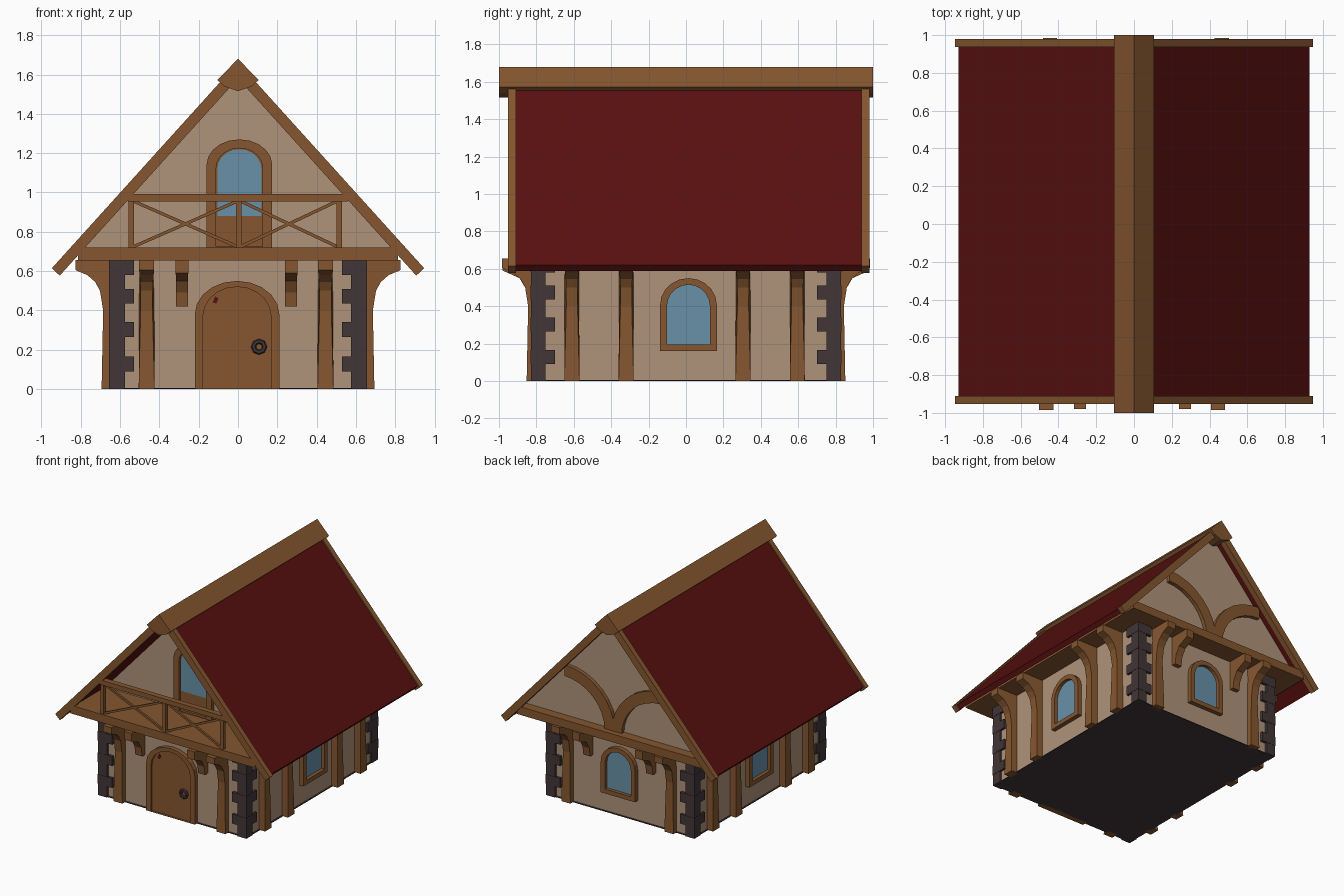
import bpy, bmesh, math
from mathutils import Matrix, Vector

if "Cube" in bpy.data.objects:
    bpy.data.objects.remove(bpy.data.objects["Cube"])


def material(name, rgb):
    m = bpy.data.materials.new(name)
    m.diffuse_color = (*rgb, 1)
    m.use_nodes = True
    m.node_tree.nodes["Principled BSDF"].inputs["Base Color"].default_value = m.diffuse_color
    return m


WOOD = material("brown_timber", (0.235, 0.094, 0.029))
PLASTER = material("beige_plaster", (0.43, 0.29, 0.195))
ROOF = material("dark_red_roof", (0.10, 0.005, 0.005))
STONE = material("dark_stone", (0.054, 0.036, 0.039))
GLASS = material("blue_glass", (0.14, 0.28, 0.39))
WX, WY = 0.64, 0.81          # wall half sizes


def loft(name, loops, mat, closed=False):
    """Skin a row of matching point loops; cap both ends, or join the last to the first."""
    bm = bmesh.new()
    rings = [[bm.verts.new(p) for p in l] for l in loops]
    n = len(rings[0])
    pairs = list(zip(rings, rings[1:])) + ([(rings[-1], rings[0])] if closed else [])
    for a, b in pairs:
        for i in range(n):
            j = (i + 1) % n
            bm.faces.new((a[i], a[j], b[j], b[i]))
    if not closed:
        bm.faces.new(rings[0])
        bm.faces.new(rings[-1])
    bmesh.ops.recalc_face_normals(bm, faces=bm.faces)
    me = bpy.data.meshes.new(name)
    bm.to_mesh(me)
    bm.free()
    me.materials.append(mat)
    ob = bpy.data.objects.new(name, me)
    bpy.context.collection.objects.link(ob)
    return ob


def box(name, x0, x1, y0, y1, z0, z1, mat):
    base = [(x0, y0), (x1, y0), (x1, y1), (x0, y1)]
    return loft(name, [[(x, y, z) for x, y in base] for z in (z0, z1)], mat)


def prism(name, pts, y0, y1, mat):
    """Extrude an (x, z) outline along y."""
    return loft(name, [[(x, y, z) for x, z in pts] for y in (y0, y1)], mat)


def beam(name, a, b, w, y0, y1, mat):
    """Straight bar in the xz plane."""
    a, b = Vector(a), Vector(b)
    d = (b - a).normalized() * w / 2
    s = Vector((-d.y, d.x))
    return prism(name, [a + s, b + s, b - s, a - s], y0, y1, mat)


def turn(ob, angle):
    ob.data.transform(Matrix.Rotation(math.radians(angle), 4, 'Z'))


def arch(cx, hw, z0, z1, ry, n=10):
    pts = [(cx - hw, z0), (cx + hw, z0)]
    for i in range(n + 1):
        t = math.pi * i / n
        pts.append((cx + hw * math.cos(t), z1 - ry + ry * math.sin(t)))
    return pts


def arch_frame(name, outer, inner, y, depth, angle=0):
    rings = [(outer, y), (outer, y - depth), (inner, y - depth), (inner, y)]
    turn(loft(name, [[(u, yy, z) for u, z in pts] for pts, yy in rings], WOOD, True), angle)


def bracket(name, u, profile, wall, angle):
    """Side profile (outward, height, half width) given thickness along the wall."""
    turn(loft(name, [[(u + s * h, -wall - d, z) for d, z, h in profile] for s in (-1, 1)], WOOD), angle)


# Walls, base and upper floor
box("walls", -WX, WX, -WY, WY, 0.005, 0.68, PLASTER)
box("base", -0.65, 0.65, -0.82, 0.82, 0, 0.006, STONE)
box("upper_floor", -0.815, 0.815, -0.95, 0.965, 0.655, 0.72, WOOD)
prism("gable", [(-0.81, 0.70), (0.81, 0.70), (0, 1.595)], -0.55, 0.89, PLASTER)

# Stone corners with toothed blocks
for sx in (-1, 1):
    for sy in (-1, 1):
        def corner(name, x, y, out, z0, z1):
            xs, ys = sorted((sx * x, sx * (0.655 + out))), sorted((sy * y, sy * (0.83 + out)))
            box(name, *xs, *ys, z0, z1, STONE)
        corner("corner_stone", 0.575, 0.75, 0, 0, 0.656)
        for z in (0.09, 0.265, 0.435, 0.58):
            corner("corner_tooth", 0.53, 0.70, 0.002, z, z + 0.075)

# Flared posts and short brackets on every wall
curve = [(0.05, 0.50, 0.031), (0.075, 0.545, 0.033), (0.115, 0.58, 0.036), (0.175, 0.605, 0.038),
         (0.175, 0.656, 0.038), (-0.02, 0.656, 0.038)]
post = [(-0.02, 0, 0.04), (0.042, 0, 0.04), (0.034, 0.40, 0.03)] + curve
short = [(-0.02, 0.42, 0.03), (0.035, 0.42, 0.03), (0.045, 0.49, 0.03), (0.08, 0.55, 0.03),
         (0.17, 0.59, 0.032), (0.17, 0.656, 0.032), (-0.02, 0.656, 0.032)]
for angle, side in ((0, "front"), (180, "back")):
    for u in (-0.465, 0.445):
        bracket(side + "_post", u, post, WY, angle)
    for u in (-0.285, 0.27):
        bracket(side + "_bracket", u, short, WY, angle)
for angle, side in ((90, "right"), (270, "left")):
    for u in (-0.61, -0.32, 0.305, 0.595):
        bracket(side + "_post", u, [(d + 0.012, z, h) for d, z, h in post], WX, angle)

# Arched windows on the sides and back
for angle, wall, c in ((90, WX, 0.013), (270, WX, -0.013), (180, WY, -0.01)):
    inner = arch(c, 0.115, 0.195, 0.515, 0.115)
    arch_frame("window_frame", arch(c, 0.152, 0.16, 0.55, 0.145), inner, -wall + 0.01, 0.045, angle)
    turn(prism("window_glass", inner, -wall - 0.008, -wall + 0.01, GLASS), angle)

# Front door with ring handle
inner = arch(-0.005, 0.173, 0.003, 0.52, 0.15)
arch_frame("door_frame", arch(-0.005, 0.215, 0, 0.55, 0.17), inner, -WY + 0.01, 0.045)
prism("door_panel", inner, -WY - 0.018, -WY + 0.01, WOOD)
prism("door_mark", [(-0.13, 0.44), (-0.11, 0.435), (-0.10, 0.46), (-0.115, 0.472)],
      -WY - 0.024, -WY - 0.016, ROOF)
bpy.ops.mesh.primitive_torus_add(major_segments=8, minor_segments=6, major_radius=0.028, minor_radius=0.013,
                                 location=(0.107, -WY - 0.027, 0.215), rotation=(math.pi / 2, 0, 0))
bpy.context.object.name = "door_ring"
bpy.context.object.data.materials.append(STONE)

# Balcony door with its glass
inner = arch(0.007, 0.118, 0.725, 1.225, 0.10)
arch_frame("balcony_door_frame", arch(0.007, 0.167, 0.715, 1.27, 0.13), inner, -0.54, 0.045)
prism("balcony_door_panel", inner, -0.565, -0.54, WOOD)
prism("balcony_door_glass", arch(0.007, 0.112, 0.88, 1.22, 0.10), -0.572, -0.56, GLASS)

# Balcony railing
box("hand_rail", -0.56, 0.56, -0.95, -0.905, 0.955, 0.992, WOOD)
for x in (-0.542, 0.005, 0.515):
    box("rail_post", x - 0.014, x + 0.014, -0.94, -0.912, 0.715, 0.96, WOOD)
for x0, x1 in ((-0.53, -0.005), (0.015, 0.503)):
    beam("rail_brace", (x0, 0.725), (x1, 0.955), 0.016, -0.935, -0.92, WOOD)
    beam("rail_brace", (x0, 0.955), (x1, 0.725), 0.016, -0.932, -0.917, WOOD)

# Curved timbers on the back gable
for s in (-1, 1):
    ts = [math.pi / 2 * i / 8 for i in range(9)]
    arc = [(s * (0.43 - a * math.cos(t)), 0.71 + b * math.sin(t))
           for a, b, row in ((0.445, 0.425, ts), (0.355, 0.335, ts[::-1])) for t in row]
    prism("curved_brace", arc, 0.88, 0.92, WOOD)


# Roof slopes, edge boards and ridge
def chevron(name, top, bottom, foot, low, y0, y1, mat):
    pts = [(0, top), (foot, top - 1.106 * foot), (low, bottom - 1.106 * low), (0, bottom)]
    for s in (-1, 1):
        prism(name, [(s * x, z) for x, z in pts], y0, y1, mat)


chevron("roof_slope", 1.648, 1.59, 0.93, 0.905, -0.912, 0.942, ROOF)
for y in (-0.952, 0.938):
    chevron("edge_board", 1.662, 1.58, 0.947, 0.907, y, y + 0.042, WOOD)
prism("ridge_beam", [(0, 1.68), (0.105, 1.572), (0.07, 1.54), (0, 1.515), (-0.07, 1.54), (-0.105, 1.572)],
      -1, 1, WOOD)
